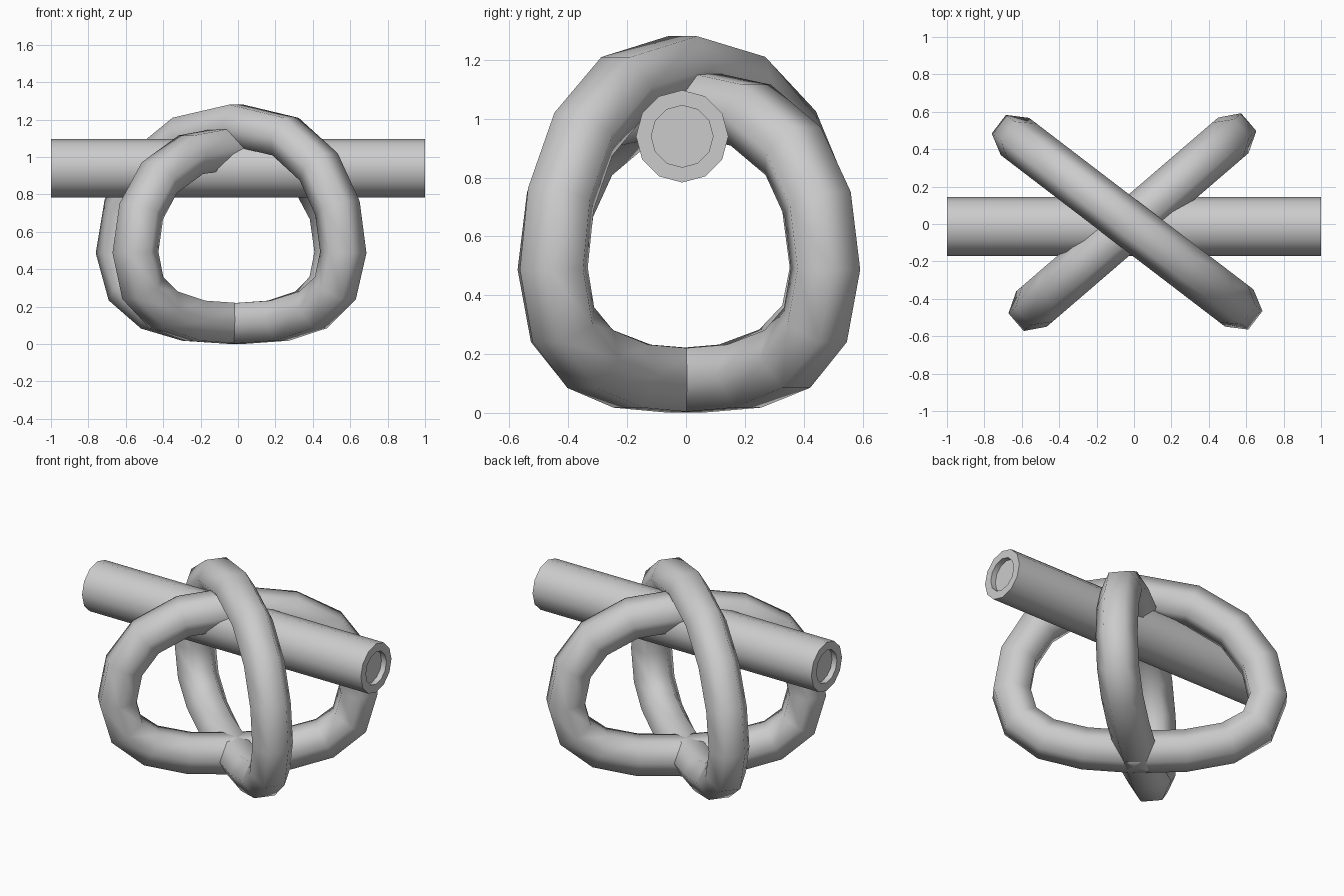
import bpy, bmesh, math
from mathutils import Vector

if "Cube" in bpy.data.objects:
    bpy.data.objects.remove(bpy.data.objects["Cube"])


def finish(bm, name, sharp_angle):
    bmesh.ops.recalc_face_normals(bm, faces=bm.faces)
    mesh = bpy.data.meshes.new(name)
    bm.to_mesh(mesh)
    bm.free()
    obj = bpy.data.objects.new(name, mesh)
    bpy.context.collection.objects.link(obj)
    bpy.context.view_layer.objects.active = obj
    obj.select_set(True)
    bpy.ops.object.shade_smooth_by_angle(angle=math.radians(sharp_angle))
    obj.select_set(False)


def skin(bm, rings, closed=False):
    loops = [[bm.verts.new(p) for p in ring] for ring in rings]
    pairs = list(zip(loops, loops[1:]))
    if closed:
        pairs.append((loops[-1], loops[0]))
    for a, b in pairs:
        for i in range(len(a)):
            j = (i + 1) % len(a)
            bm.faces.new((a[i], a[j], b[j], b[i]))
    return loops


def bezier(a, b, c, d, t):
    return a * (1-t)**3 + 3*b*t*(1-t)**2 + 3*c*t*t*(1-t) + d*t**3


def hoop(name, angle, offset, left, right, top, top_handle, r=0.125):
    """Egg-shaped upright hoop with a six-sided tube."""
    along = Vector((math.cos(angle), math.sin(angle), 0))
    side = Vector((-math.sin(angle), math.cos(angle), 0))
    up = Vector((0, 0, 1))
    low, mid, h, hb = 0.109, 0.49, 0.31, 0.42
    # anchor, handle in, handle out: bottom, right, top, left
    knots = [((0, low), (-hb, 0), (hb, 0)),
             ((right, mid), (0, -h), (0, h)),
             ((0, top), (top_handle, 0), (-top_handle, 0)),
             ((left, mid), (0, h), (0, -h))]
    path = []
    for i, (p, _, out) in enumerate(knots):
        q, back, _ = knots[(i + 1) % 4]
        p, q = Vector(p), Vector(q)
        for k in range(4):
            path.append(bezier(p, p + Vector(out), q + Vector(back), q, k / 4))
    rings = []
    for i, p in enumerate(path):
        tan = (path[(i + 1) % 16] - path[i - 1]).normalized()
        normal = along * tan.y - up * tan.x
        centre = along * p.x + up * p.y + side * offset
        rings.append([centre + r * (side * math.cos(a) + normal * math.sin(a))
                      for a in (k * math.tau / 6 for k in range(6))])
    bm = bmesh.new()
    skin(bm, rings, closed=True)
    finish(bm, name, 75)


# Two crossing hoops
hoop("upper_hoop", math.radians(-37.4), -0.015, -0.79, 0.72, 1.172, 0.52)
hoop("lower_hoop", math.radians(40.7), 0.013, -0.712, 0.712, 1.057, 0.50)

# Horizontal bar with shallow recessed ends
bar = bmesh.new()
profile = [(-0.965, 0.105), (-1, 0.105), (-1, 0.157),
           (1, 0.157), (1, 0.105), (0.965, 0.105)]
loops = skin(bar, [[(x, -0.013 + r * math.cos(k * math.tau / 12),
                     0.94 + r * math.sin(k * math.tau / 12)) for k in range(12)]
                   for x, r in profile])
bar.faces.new(loops[0])
bar.faces.new(loops[-1])
finish(bar, "cross_bar", 40)
